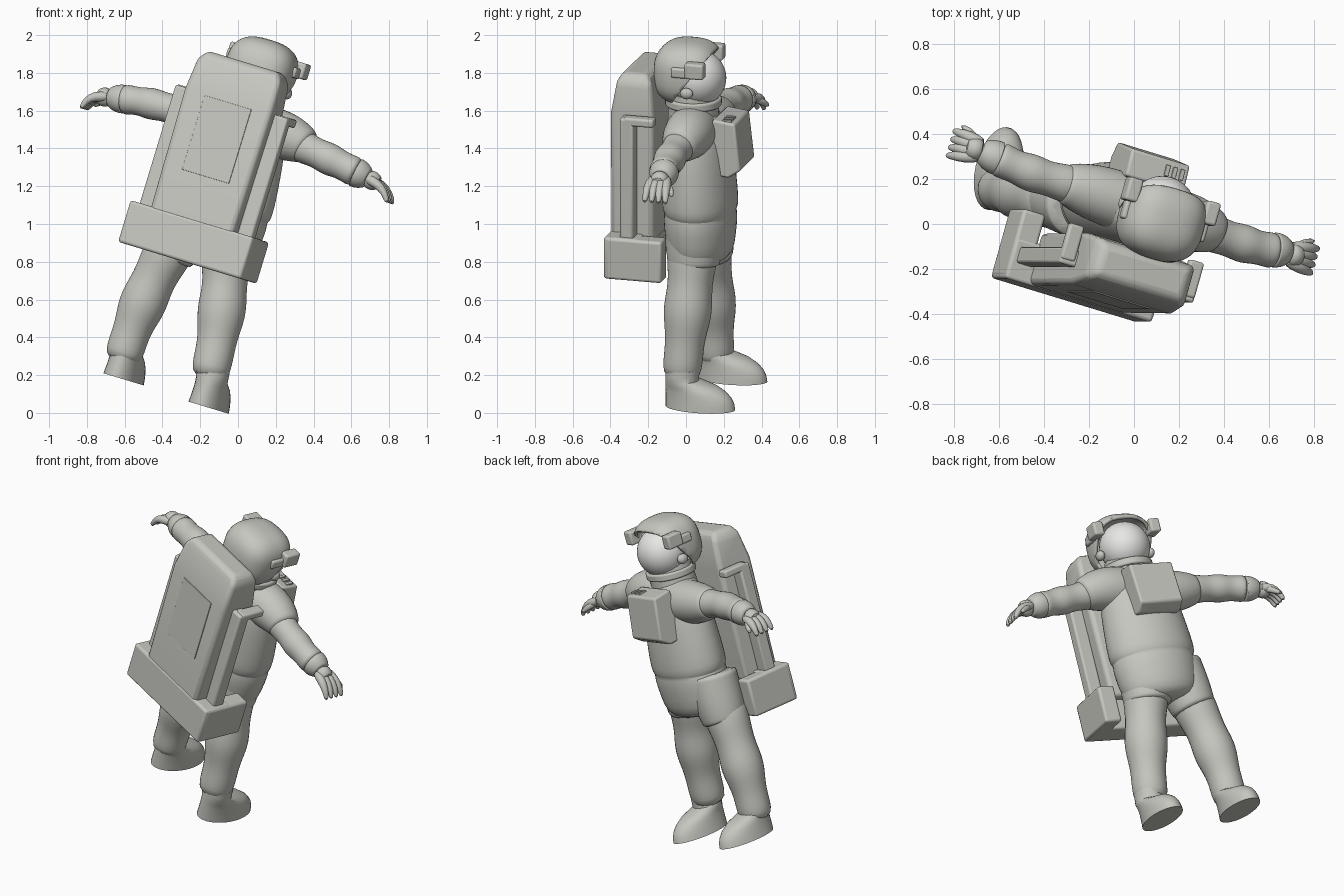
import bpy, bmesh, math
from mathutils import Vector, Matrix

if "Cube" in bpy.data.objects:
    bpy.data.objects.remove(bpy.data.objects["Cube"])

# Leaning body frame: side, forward and up axes around the pelvis
UP = Vector((0.29, 0, 0.957)).normalized()
SIDE = Vector((0.92, -0.28, -0.27))
SIDE = (SIDE - UP * SIDE.dot(UP)).normalized()
FWD = UP.cross(SIDE)


def frame(origin):
    matrix = Matrix((SIDE, FWD, UP)).transposed().to_4x4()
    matrix.translation = origin
    return matrix


BODY = frame((-0.15, 0.03, 0.9))
PACK = BODY @ Matrix.Translation((-0.02, 0, 0))
SIDES = ((1, "left"), (-1, "right"))


def material(name, colour, roughness):
    mat = bpy.data.materials.new(name)
    mat.use_nodes = True
    mat.diffuse_color = (*colour, 1)
    node = mat.node_tree.nodes["Principled BSDF"]
    node.inputs["Base Color"].default_value = (*colour, 1)
    node.inputs["Roughness"].default_value = roughness
    return mat


SUIT = material("suit grey", (0.57, 0.57, 0.53), 0.7)
VISOR = material("visor pale grey", (0.85, 0.85, 0.83), 0.4)


def finish(name, bm, matrix, mat=SUIT, bevel=0, subdiv=0, angle=40):
    bmesh.ops.recalc_face_normals(bm, faces=bm.faces)
    mesh = bpy.data.meshes.new(name)
    bm.to_mesh(mesh)
    bm.free()
    ob = bpy.data.objects.new(name, mesh)
    bpy.context.collection.objects.link(ob)
    mesh.materials.append(mat)
    ob.matrix_world = matrix
    bpy.ops.object.select_all(action='DESELECT')
    ob.select_set(True)
    bpy.context.view_layer.objects.active = ob
    bpy.ops.object.shade_smooth_by_angle(angle=math.radians(angle))
    if bevel:
        modifier = ob.modifiers.new("bevel", 'BEVEL')
        modifier.width, modifier.segments = bevel, 3
    if subdiv:
        modifier = ob.modifiers.new("smooth", 'SUBSURF')
        modifier.levels = modifier.render_levels = subdiv
    return ob


def skin(bm, rings):
    count = len(rings[0])
    for low, high in zip(rings, rings[1:]):
        for i in range(count):
            j = (i + 1) % count
            bm.faces.new((low[i], low[j], high[j], high[i]))
    bm.faces.new(rings[0])
    bm.faces.new(rings[-1])


def stack(name, rows, matrix=BODY, sides=24, **options):
    """Upright loft; each row is height, forward offset, half width, half depth."""
    bm = bmesh.new()
    grow = math.sqrt(2) if sides == 4 else 1
    turns = [math.tau * (i + 0.5) / sides for i in range(sides)]
    rings = [[bm.verts.new((width * grow * math.cos(a), offset + depth * grow * math.sin(a), height))
              for a in turns] for height, offset, width, depth in rows]
    skin(bm, rings)
    return finish(name, bm, matrix, **options)


def tube(name, points, radii, sides=16):
    """Round tube in world space through points with a radius at each."""
    bm = bmesh.new()
    turns = [math.tau * i / sides for i in range(sides)]
    last = len(points) - 1
    rings = []
    for k, (point, radius) in enumerate(zip(points, radii)):
        along = (points[min(k + 1, last)] - points[max(k - 1, 0)]).normalized()
        across = along.cross(FWD).normalized()
        other = along.cross(across)
        rings.append([bm.verts.new(point + radius * (across * math.cos(a) + other * math.sin(a)))
                      for a in turns])
    skin(bm, rings)
    return finish(name, bm, Matrix(), subdiv=1, angle=60)


def limb(name, start, middle, end, thick, thin, padding=0, steps=12):
    """Bent limb that narrows toward its end, with two padded swellings."""
    start, middle, end = map(Vector, (start, middle, end))
    control = middle * 2 - (start + end) / 2
    points, radii = [], []
    for k in range(steps + 1):
        t = k / steps
        points.append(start.lerp(control, t).lerp(control.lerp(end, t), t))
        swelling = padding * math.cos(math.tau * (t - 0.1) / 0.42)
        radii.append(thick + (thin - thick) * t ** 3 + swelling)
    return tube(name, points, radii)


def box(name, u, v, w, bevel=0.012, matrix=BODY):
    bm = bmesh.new()
    bmesh.ops.create_cube(bm, size=1)
    for vert in bm.verts:
        vert.co = [low + (high - low) * (c + 0.5) for c, (low, high) in zip(vert.co, (u, v, w))]
    return finish(name, bm, matrix, bevel=bevel)


def ball(name, centre, radii, mat=SUIT, power=1, cuts=()):
    """Ellipsoid, squarer for a lower power, trimmed by planes (point, normal)."""
    bm = bmesh.new()
    bmesh.ops.create_uvsphere(bm, u_segments=40, v_segments=24, radius=1)
    for vert in bm.verts:
        vert.co = [c + r * math.copysign(abs(x) ** power, x) for x, c, r in zip(vert.co, centre, radii)]
    for point, normal in cuts:
        bmesh.ops.bisect_plane(bm, geom=bm.verts[:] + bm.edges[:] + bm.faces[:],
                               plane_co=point, plane_no=normal, clear_outer=True)
    return finish(name, bm, BODY, mat, angle=60)


# Pelvis, belly with a belt fold, and neck
pelvis = [(-0.09, 0.17), (-0.04, 0.235), (0.04, 0.25), (0.16, 0.265), (0.19, 0.25)]
chest = [(0.2, 0.27), (0.28, 0.27), (0.45, 0.255), (0.6, 0.235), (0.69, 0.19), (0.77, 0.14)]
stack("torso", [(height, 0.05 - 0.05 * max(height, 0) ** 2, width, width * 0.73)
                for height, width in pelvis + chest], subdiv=1, angle=80)
stack("neck", [(0.6, 0.01, 0.15, 0.14), (0.84, 0.01, 0.13, 0.13)])
ring = stack("neck_ring", [(0.765, 0.01, 0.15, 0.15), (0.81, 0.01, 0.15, 0.15)], sides=32, bevel=0.01)

# Helmet: visor globe inside an open, squarish hood
ball("visor", (0, 0.035, 0.915), (0.15, 0.15, 0.15), VISOR)
hood = ball("helmet_hood", (0, -0.015, 0.95), (0.188, 0.178, 0.172), power=0.75,
            cuts=[((0, 0.045, 0.96), (0, 1, -0.75)), ((0, 0, 0.79), (0, 0, -1))])
hood.modifiers.new("shell", 'SOLIDIFY').thickness = 0.02
for s, side in SIDES:
    box(side + "_helmet_lamp", (s * 0.155, s * 0.22), (0.02, 0.125), (0.97, 1.055))
    box(side + "_lamp_bracket", (s * 0.15, s * 0.2), (-0.06, 0.05), (0.965, 1.02))
    ball(side + "_ear_piece", (s * 0.165, 0.02, 0.875), (0.025, 0.035, 0.03))

# Backpack: tapered case, back plate, base and side rails
stack("backpack", [(0.05, -0.265, 0.24, 0.12), (0.75, -0.265, 0.25, 0.12),
                   (0.92, -0.26, 0.24, 0.095), (0.97, -0.26, 0.205, 0.07)],
      matrix=PACK, sides=4, bevel=0.025)
box("back_plate", (-0.13, 0.14), (-0.39, -0.38), (0.33, 0.74), 0.002, PACK)
box("pack_base", (-0.355, 0.355), (-0.39, -0.2), (-0.135, 0.095), 0.015, PACK)
for s, side in SIDES:
    box(side + "_base_pod", (s * 0.25, s * 0.357), (-0.38, -0.07), (-0.135, 0.093), 0.015, PACK)
    box(side + "_side_rail", (s * 0.24, s * 0.325), (-0.31, -0.235), (0.05, 0.75), matrix=PACK)
    box(side + "_arm_rest", (s * 0.255, s * 0.325), (-0.29, -0.125), (0.71, 0.755), matrix=PACK)

# Chest pack, with a front that leans outward at the bottom
bm = bmesh.new()
outline = [(0.13, 0.425), (0.24, 0.415), (0.305, 0.46), (0.275, 0.715), (0.15, 0.73)]
base = bm.faces.new([bm.verts.new((-0.15, v, w)) for v, w in outline])
pulled = bmesh.ops.extrude_face_region(bm, geom=[base])["geom"]
bmesh.ops.translate(bm, vec=(0.28, 0, 0), verts=[g for g in pulled if isinstance(g, bmesh.types.BMVert)])
finish("chest_pack", bm, BODY, bevel=0.012)
for k in range(3):
    left_edge = 0.02 + k * 0.035
    box("chest_switch", (left_edge, left_edge + 0.02), (0.2, 0.25), (0.715, 0.73), 0.003)

# Arms: wide sleeve, padded forearm and cuff
limb("left_sleeve", (0.06, 0.04, 1.5), (0.23, 0.01, 1.47), (0.37, -0.045, 1.4), 0.14, 0.09)
limb("left_forearm", (0.3, -0.02, 1.43), (0.48, -0.085, 1.345), (0.63, -0.12, 1.27), 0.085, 0.075, 0.004)
limb("left_cuff", (0.62, -0.115, 1.275), (0.65, -0.12, 1.26), (0.69, -0.13, 1.24), 0.08, 0.05)
limb("right_sleeve", (0, 0.08, 1.5), (-0.16, 0.135, 1.545), (-0.32, 0.185, 1.6), 0.135, 0.085)
limb("right_forearm", (-0.26, 0.17, 1.58), (-0.45, 0.225, 1.635), (-0.61, 0.295, 1.66), 0.083, 0.075, 0.004)
limb("right_cuff", (-0.6, 0.29, 1.66), (-0.635, 0.305, 1.665), (-0.68, 0.325, 1.67), 0.078, 0.05)


# Gloves: a palm, four curled fingers and a thumb
def glove(side, wrist, knuckle, bend, tip):
    wrist, knuckle, bend, tip = map(Vector, (wrist, knuckle, bend, tip))
    middle = (wrist + knuckle) / 2
    for i in range(4):
        spread = FWD * (i - 1.5) * 0.032
        tube(side + "_finger", [wrist + spread * 0.6, knuckle + spread, bend + spread * 1.1, tip + spread * 1.2],
             (0.03, 0.028, 0.02, 0.013), sides=10)
    tube(side + "_palm", [wrist, middle, knuckle], (0.05, 0.055, 0.04))
    tube(side + "_thumb", [middle, middle + FWD * 0.055 - UP * 0.01, bend + FWD * 0.09 - UP * 0.02],
         (0.03, 0.022, 0.014), sides=10)


glove("left", (0.68, -0.13, 1.245), (0.75, -0.15, 1.21), (0.79, -0.16, 1.165), (0.805, -0.165, 1.105))
glove("right", (-0.67, 0.325, 1.67), (-0.75, 0.345, 1.675), (-0.79, 0.355, 1.65), (-0.82, 0.36, 1.605))

# Legs: loose thigh covers over padded legs
limb("left_thigh_cover", (-0.03, 0.05, 1.06), (-0.05, 0.045, 0.92), (-0.075, 0.04, 0.78), 0.158, 0.14)
limb("right_thigh_cover", (-0.24, 0.09, 1.1), (-0.3, 0.105, 0.96), (-0.37, 0.12, 0.82), 0.156, 0.13)
limb("left_leg", (-0.06, 0.04, 0.9), (-0.085, 0.01, 0.55), (-0.155, -0.025, 0.18), 0.13, 0.09, 0.007)
limb("right_leg", (-0.33, 0.1, 0.92), (-0.5, 0.14, 0.59), (-0.615, 0.155, 0.27), 0.127, 0.087, 0.007)

# Boots with a flat sole and rounded toe
for side, spot in (("left", (-0.18, -0.01, 0.035)), ("right", (-0.63, 0.16, 0.185))):
    rows = []
    for k in range(8):
        height = k * 0.03
        reach = 0.09 + 0.1 * math.sqrt(max(0, 1 - (height / 0.14) ** 2))
        rows.append((height, reach - 0.1, 0.102 - height * 0.1, reach))
    stack(side + "_boot", rows, matrix=frame(spot), sides=32)
